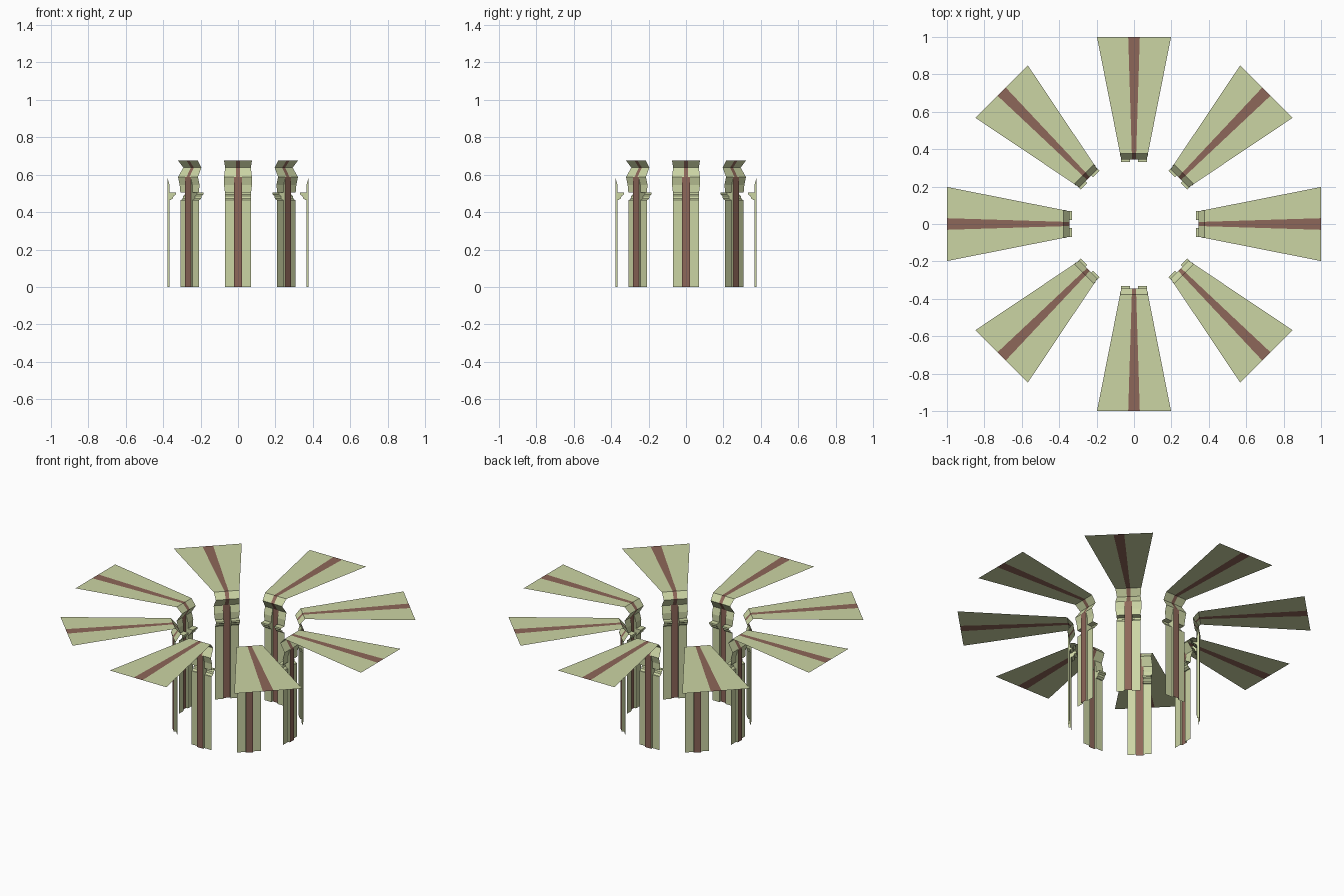
import bpy, bmesh, math
from mathutils import Matrix

cube = bpy.data.objects.get("Cube")
if cube:
    bpy.data.objects.remove(cube)


def make_material(name, rgb):
    mat = bpy.data.materials.new(name)
    mat.use_nodes = True
    mat.diffuse_color = (*rgb, 1)
    mat.node_tree.nodes["Principled BSDF"].inputs["Base Color"].default_value = (*rgb, 1)
    return mat


MATS = [make_material("pale_green", (0.60, 0.66, 0.37)),
        make_material("red_brown", (0.27, 0.135, 0.10))]
BAYS = 8
TOP = 0.675
WALL = 0.366      # radius of the pilaster flanks
RIB = 0.378       # radius of the raised stripe
RIB_HALF = 0.021

# Radius and height pairs, from the canopy tip down to the top of the wall
canopy = [(1.0, TOP), (RIB, TOP), (0.345, 0.638), (RIB, 0.588)]

# Flank profile with the moulded ledge, from the neck down to the floor
flank = [(RIB, 0.588), (WALL, 0.545), (WALL, 0.505), (0.332, 0.505),
         (0.332, 0.494), (0.345, 0.486), (0.348, 0.474), (0.36, 0.465),
         (WALL, 0.465), (WALL, 0)]


def sheet(bm, profile, left, right, mat):
    """Sweep a profile sideways between two width functions of (r, z)."""
    rows = [[bm.verts.new((side(r, z), -r, z)) for side in (left, right)]
            for r, z in profile]
    for (a, b), (c, d) in zip(rows, rows[1:]):
        bm.faces.new((a, c, d, b)).material_index = mat


def build(name, fill):
    """Make one part and copy it round the ring."""
    bm = bmesh.new()
    fill(bm)
    bmesh.ops.remove_doubles(bm, verts=bm.verts, dist=1e-5)
    mesh = bpy.data.meshes.new(name)
    bm.to_mesh(mesh)
    bm.free()
    for mat in MATS:
        mesh.materials.append(mat)
    for i in range(BAYS):
        ob = bpy.data.objects.new(f"{name}_{i + 1}", mesh)
        ob.matrix_world = Matrix.Rotation(i * math.tau / BAYS, 4, "Z")
        bpy.context.collection.objects.link(ob)


def canopy_edge(r, z):
    return 0.198 * r


def canopy_stripe(r, z):
    return 0.031 * r


def flank_edge(r, z):
    return 0.075 if z > 0.54 else 0.07


def rib_edge(r, z):
    return RIB_HALF


def negate(side):
    return lambda r, z: -side(r, z)


# Flaring canopy blade with its folded neck
def fill_canopy(bm):
    sheet(bm, canopy, negate(canopy_edge), negate(canopy_stripe), 0)
    sheet(bm, canopy, negate(canopy_stripe), canopy_stripe, 1)
    sheet(bm, canopy, canopy_stripe, canopy_edge, 0)


# Pilaster: two moulded flanks, a raised stripe and its side returns
def fill_pilaster(bm):
    sheet(bm, flank, negate(flank_edge), negate(rib_edge), 0)
    sheet(bm, flank, rib_edge, flank_edge, 0)
    sheet(bm, [flank[0], (RIB, 0)], negate(rib_edge), rib_edge, 1)
    for x in (-RIB_HALF, RIB_HALF):
        outline = [bm.verts.new((x, -r, z)) for r, z in flank + [(RIB, 0)]]
        bm.faces.new(outline if x > 0 else outline[::-1])


build("canopy_blade", fill_canopy)
build("pilaster", fill_pilaster)
